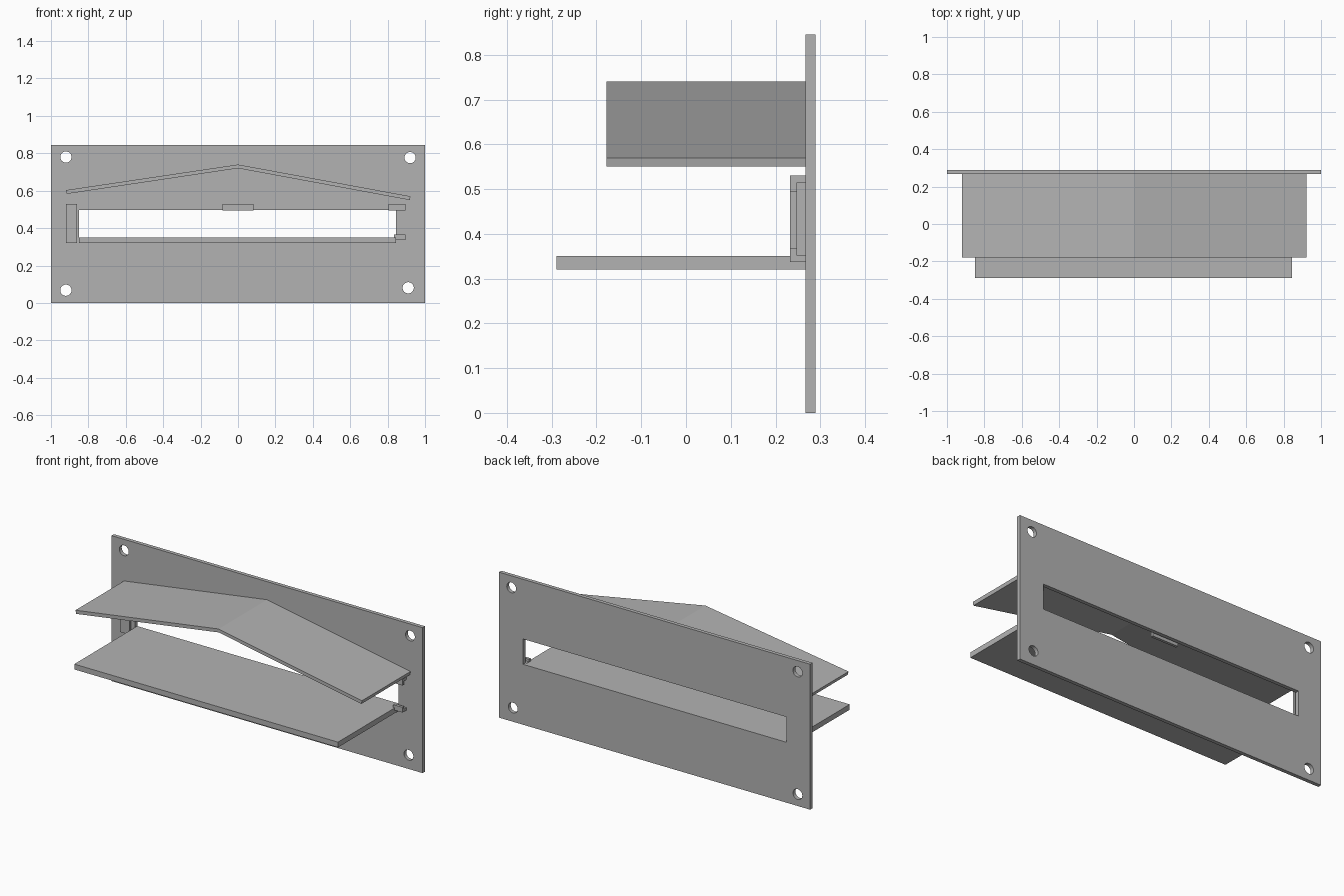
import bpy
import bmesh
import math
from mathutils import Matrix, Vector

if "Cube" in bpy.data.objects:
    bpy.data.objects.remove(bpy.data.objects["Cube"], do_unlink=True)

grey = bpy.data.materials.new("plain grey")
grey.use_nodes = True
grey.diffuse_color = (0.45, 0.45, 0.45, 1)
grey.node_tree.nodes["Principled BSDF"].inputs["Base Color"].default_value = (0.45, 0.45, 0.45, 1)

FRONT, BACK = 0.267, 0.289      # faces of the wall plate
LIP, GROOVE = 0.232, 0.248      # faces of the panel guide lips


def add_object(name, mesh):
    obj = bpy.data.objects.new(name, mesh)
    mesh.materials.clear()
    mesh.materials.append(grey)
    bpy.context.scene.collection.objects.link(obj)
    return obj


def prism(name, points, direction):
    """Sweep a closed 3D outline along a direction."""
    bm = bmesh.new()
    face = bm.faces.new([bm.verts.new(p) for p in points])
    swept = bmesh.ops.extrude_face_region(bm, geom=[face])["geom"]
    moved = [v for v in swept if isinstance(v, bmesh.types.BMVert)]
    bmesh.ops.translate(bm, verts=moved, vec=Vector(direction))
    bmesh.ops.recalc_face_normals(bm, faces=bm.faces)
    mesh = bpy.data.meshes.new(name)
    bm.to_mesh(mesh)
    bm.free()
    return add_object(name, mesh)


def rect(x0, x1, z0, z1):
    return [(x0, z0), (x1, z0), (x1, z1), (x0, z1)]


def circle(x, z, r, sides=32):
    turns = [2 * math.pi * i / sides for i in range(sides)]
    return [(x + r * math.cos(a), z + r * math.sin(a)) for a in turns]


# Wall plate with a long slot and four screw holes
curve = bpy.data.curves.new("plate_outline", "CURVE")
curve.dimensions = "2D"
curve.fill_mode = "BOTH"
curve.extrude = (BACK - FRONT) / 2
holes = [(-0.92, 0.78), (0.92, 0.777), (-0.92, 0.068), (0.91, 0.081)]
outlines = [rect(-1, 1, 0, 0.845), rect(-0.85, 0.845, 0.351, 0.498)]
outlines += [circle(x, z, 0.03) for x, z in holes]
for outline in outlines:
    spline = curve.splines.new("POLY")
    spline.points.add(len(outline) - 1)
    for point, (x, z) in zip(spline.points, outline):
        point.co = (x, z, 0, 1)
    spline.use_cyclic_u = True
helper = bpy.data.objects.new("plate_outline", curve)
bpy.context.scene.collection.objects.link(helper)
bpy.context.view_layer.update()
depsgraph = bpy.context.evaluated_depsgraph_get()
plate_mesh = bpy.data.meshes.new_from_object(helper.evaluated_get(depsgraph))
bpy.data.objects.remove(helper, do_unlink=True)
plate_mesh.transform(Matrix.Translation((0, (FRONT + BACK) / 2, 0))
                     @ Matrix.Rotation(math.pi / 2, 4, "X"))
plate_mesh.shade_flat()
add_object("wall_plate", plate_mesh)

# Shelf below the slot
prism("shelf", [(x, -0.289, z) for x, z in rect(-0.85, 0.845, 0.32, 0.351)],
      (0, FRONT + 0.289, 0))

# Bent roof above the slot
roof = [(-0.92, 0.603), (0, 0.74), (0.922, 0.57),
        (0.918, 0.55), (0, 0.72), (-0.915, 0.583)]
prism("roof", [(x, -0.178, z) for x, z in roof], (0, FRONT + 0.178, 0))


# Hooked clips that hold a sliding panel
def clip(name, x0, x1, base, web, lip):
    profile = [(FRONT, base), (LIP, base), (LIP, lip),
               (GROOVE, lip), (GROOVE, web), (FRONT, web)]
    prism(name, [(x0, y, z) for y, z in profile], (x1 - x0, 0, 0))


clip("top_middle_clip", -0.083, 0.083, 0.53, 0.515, 0.494)
clip("top_left_clip", 0.805, 0.895, 0.53, 0.515, 0.494)
clip("bottom_left_clip", 0.835, 0.895, 0.337, 0.352, 0.367)

# Upright channel at the right end, open toward the slot, with closed ends
channel = [(-0.92, FRONT), (-0.92, LIP), (-0.86, LIP),
           (-0.86, GROOVE), (-0.905, GROOVE), (-0.905, FRONT)]
prism("right_channel", [(x, y, 0.335) for x, y in channel], (0, 0, 0.18))
for name, z in (("right_channel_foot", 0.32), ("right_channel_cap", 0.515)):
    prism(name, [(-0.92, LIP, z), (-0.86, LIP, z),
                 (-0.86, FRONT, z), (-0.92, FRONT, z)], (0, 0, 0.015))
